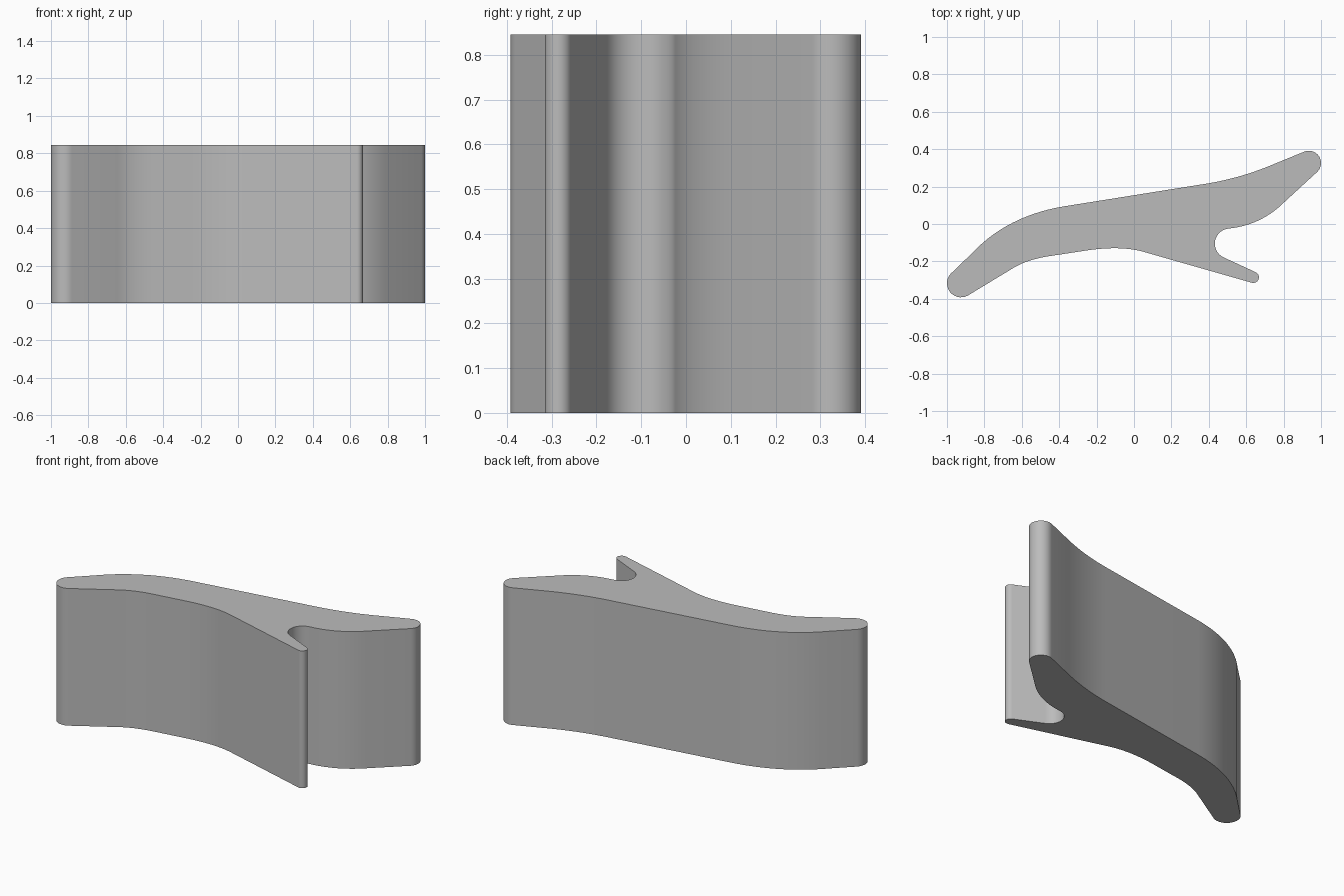
import bpy, bmesh
from math import radians, sin, cos
from mathutils import Vector

if "Cube" in bpy.data.objects:
    bpy.data.objects.remove(bpy.data.objects["Cube"], do_unlink=True)

HEIGHT = 0.845


def arc(cx, cy, r, start, end, steps=14):
    """Circular arc between two angles in degrees."""
    angles = [radians(start + (end - start) * i / steps) for i in range(steps + 1)]
    return [Vector((cx + r * cos(a), cy + r * sin(a), 0)) for a in angles]


def blend(p0, corner, p1, steps=14):
    """Smooth bend that leaves p0 and reaches p1 aiming at the corner."""
    a, b, c = (Vector((*p, 0)) for p in (p0, corner, p1))
    ts = [i / steps for i in range(steps + 1)]
    return [a * (1 - t) ** 2 + b * 2 * t * (1 - t) + c * t * t for t in ts]


# Counter-clockwise outline; straight runs join the arcs and bends
outline = (
    arc(-0.925, -0.317, 0.075, 137, 300)                             # left tip
    + blend((-0.64, -0.232), (-0.567, -0.19), (-0.46, -0.173))       # lower left bend
    + blend((-0.27, -0.144), (-0.075, -0.112), (0.056, -0.15))       # belly
    + arc(0.638, -0.285, 0.03, -105, 67)                             # thin prong tip
    + arc(0.513, -0.105, 0.081, 247, 95)                             # notch
    + blend((0.506, -0.024), (0.68, -0.007), (0.805, 0.118))         # under the right arm
    + arc(0.9345, 0.326, 0.0655, -45, 113)                           # right tip
    + blend((0.73, 0.313), (0.562, 0.2435), (0.38, 0.2145))          # upper right bend
    + blend((-0.37, 0.095), (-0.678, 0.0455), (-0.87, -0.16))        # upper left bend
)

# Extrude the outline upward
bm = bmesh.new()
base = bm.faces.new([bm.verts.new(p) for p in outline])
bmesh.ops.remove_doubles(bm, verts=bm.verts[:], dist=0.0015)
extruded = bmesh.ops.extrude_face_region(bm, geom=bm.faces[:], use_keep_orig=True)
top = [g for g in extruded["geom"] if isinstance(g, bmesh.types.BMVert)]
bmesh.ops.translate(bm, verts=top, vec=(0, 0, HEIGHT))
bmesh.ops.recalc_face_normals(bm, faces=bm.faces[:])
mesh = bpy.data.meshes.new("curved_bracket")
bm.to_mesh(mesh)
bm.free()

bracket = bpy.data.objects.new("curved_bracket", mesh)
bpy.context.collection.objects.link(bracket)

# Plain grey material
grey = bpy.data.materials.new("plain_grey")
grey.use_nodes = True
colour = (0.5, 0.5, 0.5, 1)
grey.diffuse_color = colour
grey.node_tree.nodes["Principled BSDF"].inputs["Base Color"].default_value = colour
mesh.materials.append(grey)

# Smooth walls with sharp rims
bpy.ops.object.select_all(action="DESELECT")
bracket.select_set(True)
bpy.context.view_layer.objects.active = bracket
bpy.ops.object.shade_smooth_by_angle(angle=radians(30))
